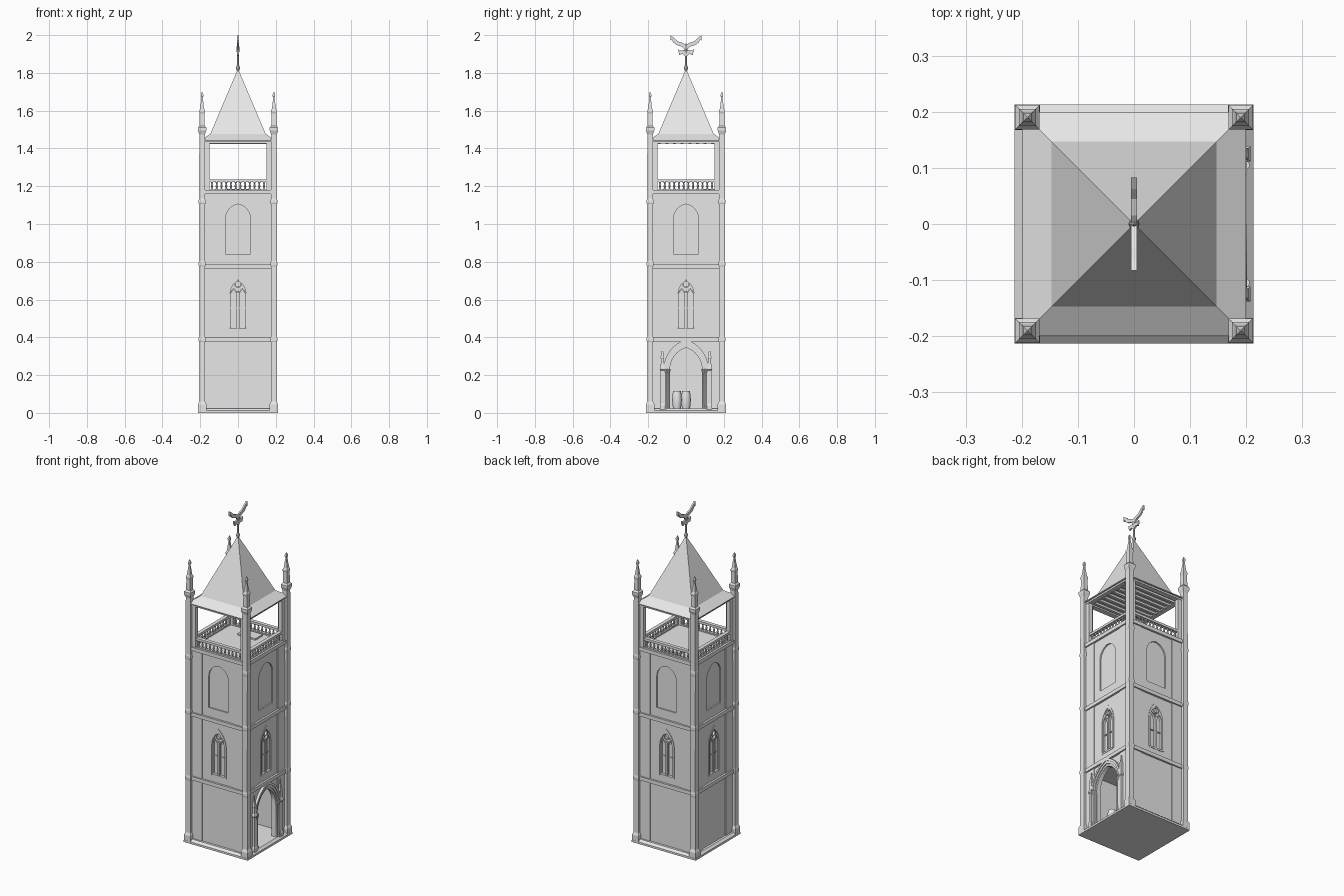
import bpy, bmesh
from math import sin, cos, pi, sqrt, asin
from mathutils import Matrix

if "Cube" in bpy.data.objects:
    bpy.data.objects.remove(bpy.data.objects["Cube"])

stone = bpy.data.materials.new("pale_grey_stone")
stone.use_nodes = True
stone.diffuse_color = (0.8, 0.8, 0.8, 1)
stone.node_tree.nodes["Principled BSDF"].inputs["Base Color"].default_value = (0.8, 0.8, 0.8, 1)


def finish(name, bm, smooth=False):
    bmesh.ops.recalc_face_normals(bm, faces=bm.faces)
    mesh = bpy.data.meshes.new(name)
    bm.to_mesh(mesh)
    bm.free()
    mesh.materials.append(stone)
    obj = bpy.data.objects.new(name, mesh)
    bpy.context.collection.objects.link(obj)
    if smooth:
        bpy.ops.object.select_all(action='DESELECT')
        obj.select_set(True)
        bpy.context.view_layer.objects.active = obj
        bpy.ops.object.shade_smooth_by_angle()
    return obj


def box(name, x, y, z):
    """Box given as (low, high) along each axis."""
    bm = bmesh.new()
    bmesh.ops.create_cube(bm, size=1)
    for v in bm.verts:
        v.co = [r[0] if c < 0 else r[1] for c, r in zip(v.co, (x, y, z))]
    return finish(name, bm)


def lathe(name, profile, at=(0, 0), sides=4, smooth=False):
    """Stack of rings from (radius, z); with 4 sides the radius is a half width."""
    bm = bmesh.new()
    k, turn = (sqrt(2), pi / 4) if sides == 4 else (1, 0)
    rings = [[bm.verts.new((at[0] + r * k * cos(turn + 2 * pi * i / sides),
                            at[1] + r * k * sin(turn + 2 * pi * i / sides), z))
              for i in range(sides)] for r, z in profile]
    for a, b in zip(rings, rings[1:]):
        for i in range(sides):
            j = (i + 1) % sides
            bm.faces.new((a[i], a[j], b[j], b[i]))
    bm.faces.new(rings[0])
    bm.faces.new(rings[-1])
    bmesh.ops.remove_doubles(bm, verts=bm.verts, dist=1e-5)
    return finish(name, bm, smooth)


def extrude(name, bm, depth):
    geo = bmesh.ops.extrude_face_region(bm, geom=bm.faces[:])
    moved = [g for g in geo["geom"] if isinstance(g, bmesh.types.BMVert)]
    bmesh.ops.translate(bm, verts=moved, vec=(0, depth, 0))
    return finish(name, bm)


def prism(name, points, y0, y1):
    bm = bmesh.new()
    bm.faces.new([bm.verts.new((u, y0, z)) for u, z in points])
    return extrude(name, bm, y1 - y0)


def arch(w, base, spring, top, mid=0, n=8):
    """Outline of a pointed arch, from its left foot to its right foot."""
    rise = top - spring
    rad = (w * w + rise * rise) / (2 * w)
    end = asin(min(1, rise / rad))
    half = [(rad - w - rad * cos(end * i / n), spring + rad * sin(end * i / n)) for i in range(n + 1)]
    left = [(-w, base)] + half
    return [(mid + u, z) for u, z in left + [(-u, z) for u, z in reversed(left[:-1])]]


def arch_frame(name, inner, outer, y0, y1):
    bm = bmesh.new()
    a, b = [[bm.verts.new((u, y0, z)) for u, z in line] for line in (inner, outer)]
    for i in range(len(a) - 1):
        bm.faces.new((a[i], a[i + 1], b[i + 1], b[i]))
    return extrude(name, bm, y1 - y0)


def turn(obj, k):
    obj.data.transform(Matrix.Rotation(k * pi / 2, 4, 'Z'))
    return obj


def around(obj):
    """Repeat a part of the front on the other three sides."""
    for k in (1, 2, 3):
        copy = obj.copy()
        copy.data = obj.data.copy()
        copy.name = obj.name + "_" + str(k)
        bpy.context.collection.objects.link(copy)
        turn(copy, k)


# Tower shaft, with the entrance room, doorway and blind windows cut out
shaft = box("shaft", (-.186, .186), (-.186, .186), (.01, 1.17))
cutters = [box("room_cutter", (-.165, .165), (-.165, .165), (.022, .37)),
           turn(prism("door_cutter", arch(.085, .022, .23, .345), -.25, -.1), 1)]
for k in range(4):
    cutters.append(turn(prism("window_cutter", arch(.05, .44, .62, .72), -.25, -.172), k))
    cutters.append(turn(prism("niche_cutter", arch(.065, .84, 1.03, 1.105), -.25, -.178), k))
for c in cutters:
    mod = shaft.modifiers.new(c.name, 'BOOLEAN')
    mod.operation, mod.solver, mod.object = 'DIFFERENCE', 'EXACT', c
graph = bpy.context.evaluated_depsgraph_get()
carved = bpy.data.meshes.new_from_object(shaft.evaluated_get(graph))
shaft.modifiers.clear()
shaft.data = carved
for c in cutters:
    bpy.data.objects.remove(c)

# Base, string courses and wall strips
lathe("plinth", [(.213, 0), (.213, .012), (.2, .024)])
for z in (.39, .775, 1.17):
    around(prism("string_course", [(-.18, z - .012), (.18, z - .012), (.18, z + .01), (-.18, z + .01)],
                 -.198, -.18))
for low, high in ((.02, .38), (.4, .765), (.785, 1.16)):
    for s in (-1, 1):
        around(box("wall_strip", sorted((s * .108, s * .178)), (-.19, -.18), (low, high)))

# Corner piers topped by pinnacles
pier = [(.0225, 0), (.0225, .045), (.016, .06)]
for z in (.39, .79, 1.12):
    pier += [(.016, z - .015), (.018, z - .01), (.018, z + .005), (.0155, z + .015)]
pier += [(.015, 1.475), (.022, 1.495), (.022, 1.51), (.014, 1.52), (.0125, 1.585), (.015, 1.592),
         (.015, 1.6), (.0105, 1.61), (.0035, 1.67), (.007, 1.677), (.007, 1.684), (.001, 1.7)]
around(lathe("corner_pier", pier, (.19, -.19)))

# Second storey windows: frame, twin lights, roundel, mullion and bars
around(arch_frame("window_frame", arch(.043, .44, .62, .705), arch(.053, .44, .62, .727), -.189, -.172))
for s in (-1, 1):
    around(arch_frame("window_light", arch(.015, .45, .62, .652, s * .023),
                      arch(.02, .45, .62, .66, s * .023), -.184, -.172))
around(box("mullion", (-.005, .005), (-.186, -.172), (.44, .645)))
around(box("window_bar", (-.043, .043), (-.178, -.172), (.553, .558)))
around(box("window_sill", (-.048, .048), (-.188, -.172), (.436, .446)))
ring = [[(r * sin(2 * pi * i / 16), .682 + r * cos(2 * pi * i / 16)) for i in range(17)] for r in (.014, .02)]
around(arch_frame("roundel", ring[0], ring[1], -.184, -.172))

# Doorway: stepped arch, columns and slim side pinnacles
for w, t, y in ((.085, .345, -.19), (.095, .358, -.196), (.107, .373, -.201)):
    turn(arch_frame("door_arch", arch(w, .02, .23, t), arch(w + .012, .02, .23, t + .015), y, -.165), 1)
for s in (-1, 1):
    for u, y in ((.092, -.193), (.105, -.197)):
        turn(lathe("door_column", [(.008, .02), (.008, .035), (.005, .042), (.005, .205), (.009, .222),
                                   (.009, .232)], (s * u, y), 10, True), 1)
    turn(lathe("door_pinnacle", [(.013, .012), (.013, .04), (.0095, .05), (.0095, .225), (.0135, .23),
                                 (.0135, .24), (.009, .247), (.008, .285), (.010, .29), (.002, .34),
                                 (.004, .346), (.001, .357)], (s * .125, -.194)), 1)

# Barrels in the entrance room
for x, y in ((.115, -.048), (.07, .0)):
    lathe("barrel", [(.02, .022), (.0235, .04), (.026, .068), (.0235, .098), (.02, .116), (.018, .116),
                     (.018, .112)], (x, y), 16, True)

# Belfry: corner posts, balustrade and head beams
box("belfry_floor", (-.19, .19), (-.19, .19), (1.16, 1.176))
around(box("belfry_post_left", (.15, .18), (-.19, -.165), (1.17, 1.44)))
around(box("belfry_post_right", (-.18, -.15), (-.19, -.165), (1.17, 1.44)))
around(box("hand_rail", (-.155, .155), (-.188, -.166), (1.222, 1.236)))
around(box("foot_rail", (-.155, .155), (-.186, -.168), (1.174, 1.183)))
for i in range(12):
    around(lathe("baluster", [(.006, 1.18), (.006, 1.187), (.003, 1.19), (.0065, 1.2), (.003, 1.213),
                              (.006, 1.218), (.006, 1.224)], (-.1375 + .025 * i, -.177), 8, True))
around(box("head_beam", (-.18, .18), (-.192, -.162), (1.426, 1.44)))
box("floor_hatch", (-.06, .06), (.08, .15), (1.176, 1.186))

# Roof with flared eaves, and the joists under it
lathe("roof", [(.2, 1.436), (.2, 1.441), (.147, 1.476), (.001, 1.82)])
for i in range(8):
    y = -.14 + .04 * i
    box("ceiling_joist", (-.17, .17), (y - .008, y + .008), (1.424, 1.438))

# Winged finial
lathe("finial_post", [(.004, 1.805), (.01, 1.822), (.01, 1.83), (.005, 1.842), (.005, 1.9), (.009, 1.925),
                      (.006, 1.945), (.001, 1.955)], (0, 0), 8)
wing = [(0, 1.915), (.02, 1.938), (.05, 1.948), (.068, 1.962), (.075, 1.978), (.083, 1.97), (.083, 1.999),
        (.062, 1.985), (.045, 1.968), (.015, 1.957), (0, 1.945)]
tail = [(0, 1.885), (.018, 1.9), (.036, 1.895), (.042, 1.925), (.03, 1.918), (.012, 1.922), (0, 1.908)]
for s in (-1, 1):
    for name, shape in (("finial_wing", wing), ("finial_claw", tail)):
        turn(prism(name, [(s * u, z) for u, z in shape], -.005, .005), 1)
